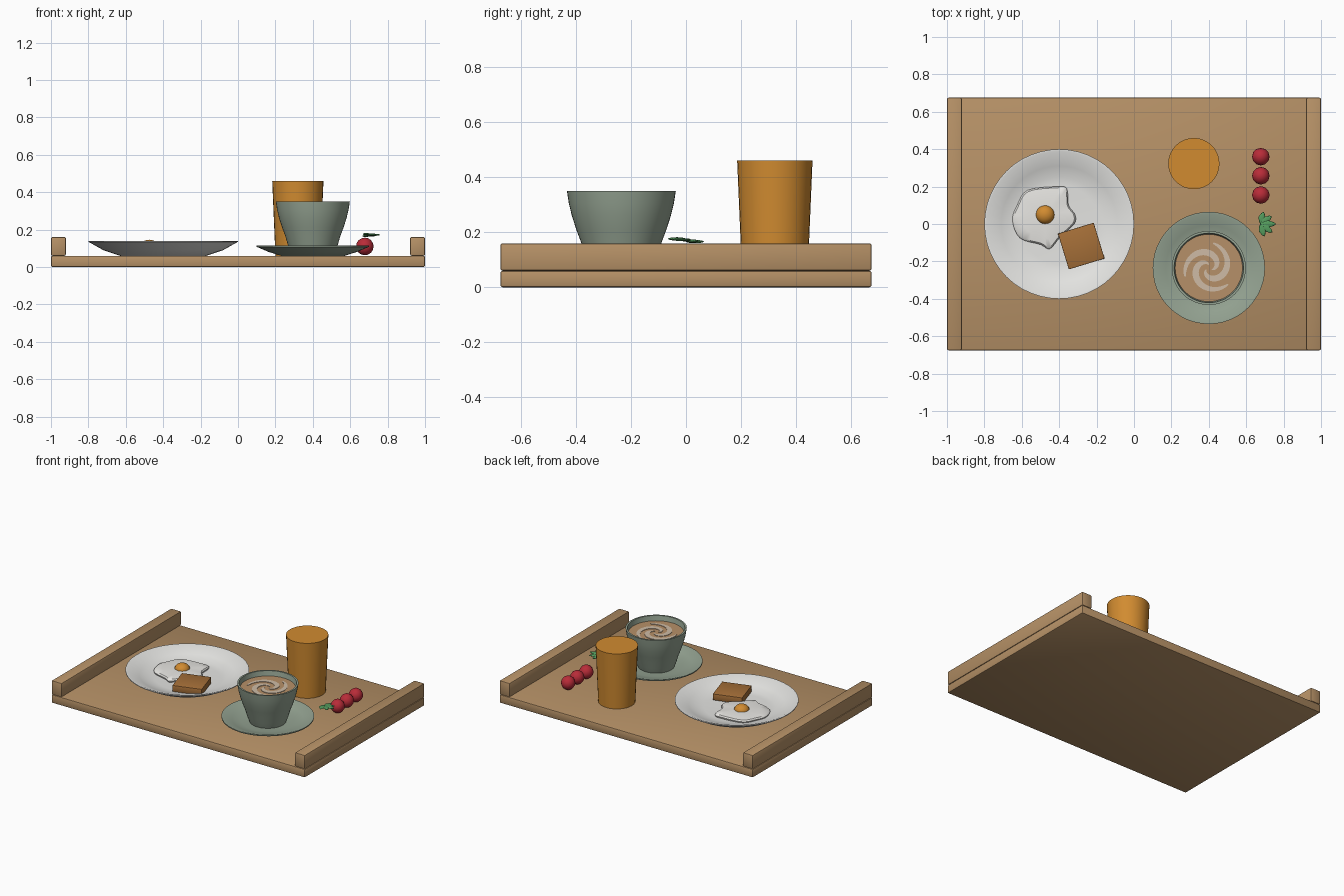
import bpy, bmesh, math
from mathutils import Matrix, Vector

if "Cube" in bpy.data.objects:
    bpy.data.objects.remove(bpy.data.objects["Cube"])


def mat(name, r, g, b):
    m = bpy.data.materials.new(name)
    m.diffuse_color = (r, g, b, 1)
    m.use_nodes = True
    m.node_tree.nodes["Principled BSDF"].inputs["Base Color"].default_value = m.diffuse_color
    return m


WOOD = mat("wood", 0.47, 0.285, 0.135)
CHINA = mat("white_china", 0.78, 0.78, 0.76)
EGG = mat("egg_white", 0.82, 0.81, 0.78)
ORANGE = mat("orange", 0.64, 0.26, 0.03)
TOAST = mat("toast_brown", 0.38, 0.16, 0.04)
SAGE = mat("sage_green", 0.30, 0.37, 0.29)
COFFEE = mat("milk_coffee", 0.47, 0.28, 0.14)
FOAM = mat("milk_foam", 0.62, 0.50, 0.38)
RED = mat("tomato_red", 0.48, 0.025, 0.04)
LEAF = mat("leaf_green", 0.09, 0.33, 0.11)


def finish(bm, name, material, smooth=None):
    bmesh.ops.recalc_face_normals(bm, faces=bm.faces)
    me = bpy.data.meshes.new(name)
    bm.to_mesh(me)
    bm.free()
    me.materials.append(material)
    ob = bpy.data.objects.new(name, me)
    bpy.context.collection.objects.link(ob)
    if smooth:
        bpy.ops.object.select_all(action='DESELECT')
        ob.select_set(True)
        bpy.context.view_layer.objects.active = ob
        bpy.ops.object.shade_smooth_by_angle(angle=math.radians(smooth))
    return ob


def box(name, centre, size, material, turn=0, bevel=0.0):
    bm = bmesh.new()
    bmesh.ops.create_cube(bm, size=1, matrix=Matrix.Translation(centre)
                          @ Matrix.Rotation(turn, 4, 'Z') @ Matrix.Diagonal((*size, 1)))
    if bevel:
        bmesh.ops.bevel(bm, geom=bm.edges[:], offset=bevel, segments=2,
                        profile=0.5, affect='EDGES')
    return finish(bm, name, material, 35)


def lathe(name, x, y, profile, material, sides=48):
    bm = bmesh.new()
    rings = []
    for r, z in profile:
        if r == 0:
            rings.append([bm.verts.new((x, y, z))] * sides)
        else:
            rings.append([bm.verts.new((x + r * math.cos(i * math.tau / sides),
                                        y + r * math.sin(i * math.tau / sides), z))
                          for i in range(sides)])
    for a, b in zip(rings, rings[1:]):
        for i in range(sides):
            j = (i + 1) % sides
            bm.faces.new(list(dict.fromkeys((a[i], a[j], b[j], b[i]))))
    return finish(bm, name, material, 35)


# Tray and its two side rails
box("tray_base", (0, 0, 0.03), (2, 1.35, 0.06), WOOD, bevel=0.008)
for side, label in ((-1, "left"), (1, "right")):
    box(label + "_rail", (side * 0.96, 0, 0.11), (0.08, 1.35, 0.1), WOOD, bevel=0.008)

# Plate
lathe("plate", -0.4, 0, [(0, 0.06), (0.23, 0.06), (0.32, 0.09), (0.4, 0.135), (0.4, 0.14),
                         (0.388, 0.14), (0.31, 0.107), (0.25, 0.088), (0.21, 0.085),
                         (0, 0.085)], CHINA)

# Fried egg: wavy outline smoothed by a spline, with a low domed top
pts = [Vector(p) for p in ((-.57, .18), (-.42, .2), (-.36, .19), (-.35, .1), (-.315, .05),
                           (-.32, 0), (-.395, -.07), (-.45, -.133), (-.5, -.11),
                           (-.61, -.075), (-.65, .02), (-.625, .1))]
outline = []
for i in range(len(pts)):
    a, b, c, d = (pts[(i + k) % len(pts)] for k in (-1, 0, 1, 2))
    for t in (0, 0.25, 0.5, 0.75):
        outline.append(0.5 * (2 * b + (c - a) * t + (2 * a - 5 * b + 4 * c - d) * t * t
                              + (3 * b - a - 3 * c + d) * t ** 3))
centre = Vector((-0.475, 0.05))
bm = bmesh.new()
rings = []
for s, z in ((0.97, 0.082), (1, 0.096), (0.95, 0.105), (0.7, 0.11), (0.3, 0.112)):
    rings.append([bm.verts.new((*(centre + (p - centre) * s), z)) for p in outline])
for a, b in zip(rings, rings[1:]):
    for i in range(len(a)):
        j = (i + 1) % len(a)
        bm.faces.new((a[i], a[j], b[j], b[i]))
bm.faces.new(rings[0])
bm.faces.new(rings[-1])
finish(bm, "egg_white", EGG, 40)

bm = bmesh.new()
bmesh.ops.create_uvsphere(bm, u_segments=20, v_segments=12, radius=0.05,
                          matrix=Matrix.Translation((-0.475, 0.05, 0.107))
                          @ Matrix.Diagonal((1, 1, 0.78, 1)))
finish(bm, "egg_yolk", ORANGE, 60)

# Toast
box("toast", (-0.282, -0.118, 0.112), (0.2, 0.2, 0.045), TOAST, math.radians(17), 0.003)

# Glass of juice
lathe("juice_glass", 0.32, 0.323, [(0, 0.06), (0.12, 0.06), (0.137, 0.46), (0, 0.46)],
      ORANGE, 32)

# Saucer and cup
CX, CY = 0.4, -0.235
lathe("saucer", CX, CY, [(0, 0.06), (0.17, 0.06), (0.24, 0.082), (0.3, 0.108), (0.3, 0.115),
                         (0.29, 0.115), (0.23, 0.094), (0.17, 0.08), (0, 0.08)], SAGE)
lathe("cup", CX, CY, [(0, 0.078), (0.118, 0.078), (0.134, 0.12), (0.147, 0.165), (0.164, 0.21),
                      (0.18, 0.26), (0.191, 0.305), (0.198, 0.35), (0.186, 0.35),
                      (0.179, 0.305), (0.168, 0.26), (0.135, 0.165), (0, 0.12)], SAGE)
lathe("coffee", CX, CY, [(0, 0.29), (0.177, 0.29), (0.18, 0.315), (0, 0.315)], COFFEE)

# Milk swirl: three thin tapering spiral arms
bm = bmesh.new()
STEPS = 24
for arm in range(3):
    rows = []
    for i in range(STEPS + 1):
        t = i / STEPS
        ang = arm * math.tau / 3 + math.radians(90 + 230 * t)
        r = 0.02 + 0.115 * t
        w = 0.004 + 0.014 * math.sin(math.pi * t) ** 0.7
        rows.append([bm.verts.new((CX + (r + e * w) * math.cos(ang),
                                   CY + (r + e * w) * math.sin(ang), z))
                     for e, z in ((-1, 0.314), (-1, 0.318), (1, 0.318), (1, 0.314))])
    for a, b in zip(rows, rows[1:]):
        for k in range(4):
            bm.faces.new((a[k], a[(k + 1) % 4], b[(k + 1) % 4], b[k]))
    bm.faces.new(rows[0])
    bm.faces.new(rows[-1])
finish(bm, "milk_swirl", FOAM)

# Three small tomatoes
for n, y in enumerate((0.36, 0.258, 0.155)):
    bm = bmesh.new()
    bmesh.ops.create_uvsphere(bm, u_segments=12, v_segments=8, radius=0.047,
                              matrix=Matrix.Translation((0.678, y, 0.11)))
    finish(bm, "tomato_%d" % (n + 1), RED, 50)

# Herb sprig: flat pointed leaves fanned out from one stem point
for n, (deg, length, z) in enumerate(((75, 0.068, 0.166), (35, 0.075, 0.168), (0, 0.085, 0.172),
                                      (-35, 0.08, 0.174), (-72, 0.07, 0.176))):
    bm = bmesh.new()
    bmesh.ops.create_uvsphere(bm, u_segments=8, v_segments=6, radius=1)
    for v in bm.verts:
        v.co.y *= 1 - 0.4 * abs(v.co.x)
    bmesh.ops.transform(bm, verts=bm.verts, matrix=Matrix.Translation((0.675, 0, z))
                        @ Matrix.Rotation(math.radians(deg), 4, 'Z')
                        @ Matrix.Translation((length / 2, 0, 0))
                        @ Matrix.Diagonal((length / 2, 0.019, 0.006, 1)))
    finish(bm, "herb_leaf_%d" % (n + 1), LEAF)
